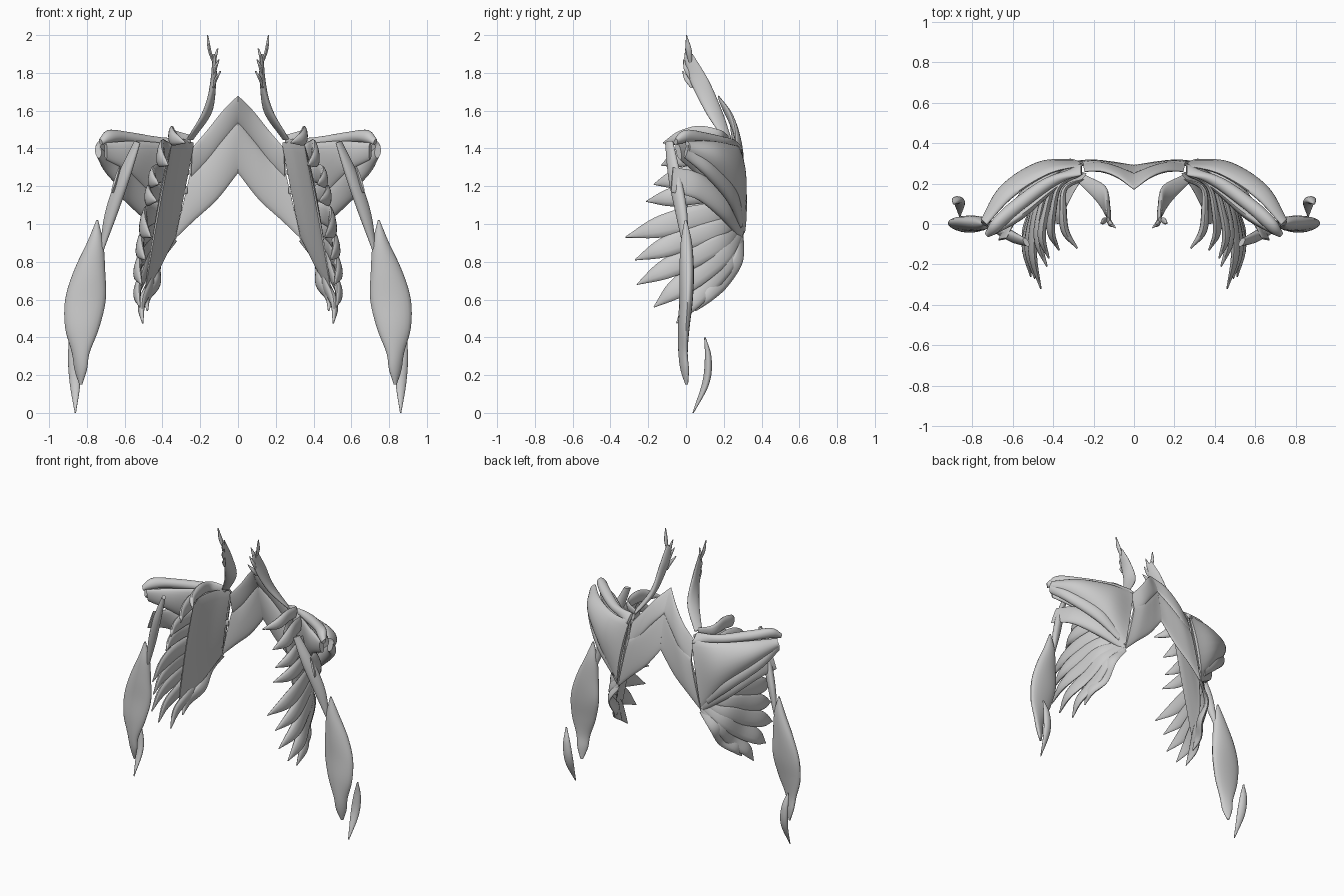
import bpy, bmesh, math
from mathutils import Vector as V


def spline(pts, t):
    # Catmull-Rom through evenly spaced vectors
    n = len(pts) - 1
    i = min(int(t * n), n - 1)
    f = t * n - i
    p1, p2 = pts[i], pts[i + 1]
    p0 = pts[i - 1] if i > 0 else p1 * 2 - p2
    p3 = pts[i + 2] if i + 2 <= n else p2 * 2 - p1
    return 0.5 * (2 * p1 + (p2 - p0) * f + (2 * p0 - 5 * p1 + 4 * p2 - p3) * f * f
                  + (3 * p1 - p0 - 3 * p2 + p3) * f ** 3)


def ribbon(name, edge_a, edge_b, thick, bow=(0, 0, 0), steps=32, sides=20):
    """Loft a lens-shaped section between two edge curves, mirrored to both sides."""
    a = [V(p) for p in edge_a]
    b = [V(p) for p in edge_b]
    th = [V((t, 0, 0)) for t in thick]
    bow = V(bow)
    bm = bmesh.new()
    rings = []
    for s in range(steps + 1):
        t = s / steps
        pa, pb = spline(a, t), spline(b, t)
        t0, t1 = max(t - .02, 0), min(t + .02, 1)
        tan = (spline(a, t1) + spline(b, t1)) - (spline(a, t0) + spline(b, t0))
        mid, half = (pa + pb) / 2, (pb - pa) / 2
        n = half.cross(tan).normalized()
        h = max(spline(th, t).x, .002)
        ring = []
        for k in range(sides):
            ang = 2 * math.pi * k / sides
            c, sn = math.cos(ang), math.sin(ang)
            ring.append(bm.verts.new(mid + half * c + n * h * sn
                                     + bow * (sn * sn * math.sin(math.pi * (.15 + .7 * t)))))
        rings.append(ring)
    for r, q in zip(rings, rings[1:]):
        for k in range(sides):
            j = (k + 1) % sides
            bm.faces.new((r[k], r[j], q[j], q[k]))
    bm.faces.new(rings[0])
    bm.faces.new(rings[-1])
    bmesh.ops.recalc_face_normals(bm, faces=bm.faces)
    me = bpy.data.meshes.new(name)
    bm.to_mesh(me)
    bm.free()
    ob = bpy.data.objects.new(name, me)
    bpy.context.collection.objects.link(ob)
    mod = ob.modifiers.new("Mirror", 'MIRROR')
    mod.use_mirror_merge = False
    bpy.context.view_layer.objects.active = ob
    ob.select_set(True)
    bpy.ops.object.shade_smooth_by_angle(angle=math.radians(50))
    ob.select_set(False)
    return ob


def strand(name, pts, widths, thick, axis=(.12, .08)):
    """Ribbon along a centre line, lying flat on a rib-cage-like cylinder."""
    p = [V(q) for q in pts]
    ea, eb = [], []
    for i, c in enumerate(p):
        tan = p[min(i + 1, len(p) - 1)] - p[max(i - 1, 0)]
        w = tan.cross(V((c.x - axis[0], c.y - axis[1], 0))).normalized() * widths[i]
        ea.append(c + w)
        eb.append(c - w)
    return ribbon(name, ea, eb, thick, steps=24, sides=12)


# Neck lifting muscle: trunk and its four slips
ribbon("neck_muscle_trunk",
       [(.27, .2, 1.45), (.175, .1, 1.6), (.125, .02, 1.76), (.12, -.01, 1.88)],
       [(.235, .24, 1.45), (.145, .19, 1.6), (.135, .12, 1.76), (.13, .035, 1.9)],
       [.008, .02, .015, .008])
for i, (root, tip) in enumerate([((.125, .025, 1.84), (.16, 0, 2.0)),
                                 ((.125, .02, 1.81), (.105, -.005, 1.93)),
                                 ((.125, .02, 1.77), (.1, -.015, 1.87)),
                                 ((.13, .03, 1.72), (.09, -.02, 1.81))]):
    r, t = V(root), V(tip)
    m = (r + t) / 2 + V((.008, .002, 0))
    ribbon(f"neck_muscle_slip_{i + 1}", [r + V((0, -.006, 0)), m + V((0, -.016, 0)), t],
           [r + V((0, .006, 0)), m + V((0, .016, 0)), t + V((.004, .004, 0))],
           [.005, .009, .004], steps=12, sides=10)

# Sheets between spine and shoulder blade
ribbon("upper_back_sheet",
       [(0, .17, 1.68), (.08, .23, 1.6), (.16, .26, 1.5), (.245, .26, 1.4)],
       [(0, .25, 1.52), (.08, .28, 1.43), (.16, .3, 1.33), (.25, .3, 1.24)],
       [.012, .016, .016, .01])
ribbon("lower_back_sheet",
       [(0, .235, 1.55), (.08, .27, 1.45), (.16, .295, 1.36), (.25, .3, 1.28)],
       [(0, .29, 1.27), (.11, .3, 1.13), (.23, .305, 1.02), (.335, .3, .92)],
       [.012, .018, .018, .012])

# Shoulder blade muscles, converging on the shoulder
ribbon("blade_rear_fan",
       [(.25, .29, 1.41), (.42, .25, 1.42), (.6, .14, 1.44), (.73, .0, 1.44)],
       [(.335, .31, .95), (.48, .26, 1.12), (.64, .14, 1.27), (.74, .0, 1.37)],
       [.01, .03, .035, .018], bow=(.015, .025, 0))
ribbon("blade_top_muscle",
       [(.26, .24, 1.45), (.42, .21, 1.46), (.58, .11, 1.48), (.69, .01, 1.495), (.735, -.05, 1.45)],
       [(.26, .3, 1.39), (.43, .19, 1.4), (.6, .05, 1.43), (.68, -.03, 1.43), (.72, -.06, 1.42)],
       [.012, .03, .035, .03, .012])
ribbon("blade_outer_strip",
       [(.37, .3, 1.04), (.5, .25, 1.2), (.65, .13, 1.33), (.745, .01, 1.42)],
       [(.38, .29, .98), (.53, .23, 1.11), (.68, .11, 1.25), (.735, -.01, 1.35)],
       [.01, .028, .03, .018])
ribbon("blade_lower_strip",
       [(.33, .3, 1.02), (.45, .2, 1.16), (.56, .07, 1.27), (.63, -.07, 1.3)],
       [(.34, .29, .92), (.5, .19, 1.03), (.61, .06, 1.13), (.67, -.08, 1.17)],
       [.015, .035, .025, .006])
ribbon("blade_front_fan",
       [(.26, .26, 1.42), (.4, .17, 1.43), (.55, .05, 1.44), (.7, -.05, 1.43)],
       [(.33, .28, .95), (.45, .19, 1.13), (.58, .05, 1.27), (.7, -.03, 1.34)],
       [.01, .025, .028, .015])

# Smooth inner rib-side sheet, and the finger-like slips over it
ribbon("rib_sheet",
       [(.235, .25, 1.43), (.29, .17, 1.45), (.345, .06, 1.43), (.36, .0, 1.38)],
       [(.335, .295, .92), (.41, .21, .77), (.46, .12, .68), (.495, .03, .63)],
       [.012, .016, .014, .004], bow=(.015, -.012, 0))
slips = [
    ((.25, .22, 1.45), (.35, .07, 1.475), (.28, -.12, 1.43), .045),
    ((.25, .25, 1.38), (.40, .07, 1.39), (.37, -.13, 1.31), .06),
    ((.26, .27, 1.28), (.44, .05, 1.26), (.42, -.17, 1.21), .055),
    ((.27, .28, 1.18), (.465, .05, 1.16), (.43, -.21, 1.12), .055),
    ((.3, .28, 1.09), (.49, .03, 1.03), (.46, -.32, .93), .065),
    ((.32, .29, 1.03), (.5, .03, .93), (.49, -.27, .81), .06),
    ((.33, .29, .99), (.505, .04, .83), (.51, -.26, .68), .06),
    ((.335, .295, .96), (.495, .07, .74), (.52, -.17, .56), .06),
    ((.335, .295, .94), (.465, .12, .68), (.505, -.05, .475), .05),
    ((.335, .295, .92), (.43, .19, .7), (.48, .05, .54), .045),
]
for i, (o, m, t, w) in enumerate(slips):
    o, m, t = V(o), V(m), V(t)
    q1 = o.lerp(m, .5) + V((.04, .03, 0))
    q2 = m.lerp(t, .5) + V((.025, -.01, 0))
    strand(f"rib_slip_{i + 1}", [o, q1, m, q2, t],
           [.02, w * .8, w, w * .85, .003], [.005, .012, .018, .02, .004])

# Upper arm strip, arm belly and small elbow muscle
ribbon("upper_arm_strip",
       [(.52, -.11, 1.43), (.575, -.09, 1.25), (.64, -.05, 1.06), (.715, -.01, .86)],
       [(.545, -.07, 1.44), (.635, -.03, 1.25), (.70, .0, 1.06), (.73, .01, .86)],
       [.012, .025, .025, .01])
ribbon("arm_belly",
       [(.74, .0, 1.02), (.713, .0, .9), (.703, .0, .75), (.70, .0, .6),
        (.735, -.015, .45), (.785, -.025, .32), (.8, -.02, .23), (.825, .0, .15)],
       [(.75, .0, 1.02), (.8, .01, .9), (.87, .015, .75), (.915, .01, .6),
        (.915, .0, .45), (.88, .0, .32), (.865, .01, .23), (.84, .01, .15)],
       [.006, .03, .038, .036, .03, .022, .018, .006], bow=(0, -.005, 0), steps=40)
ribbon("elbow_muscle",
       [(.885, .1, .4), (.85, .115, .3), (.835, .1, .17), (.858, .035, 0)],
       [(.895, .1, .4), (.9, .12, .28), (.89, .11, .15), (.864, .04, 0)],
       [.004, .018, .018, .003])
